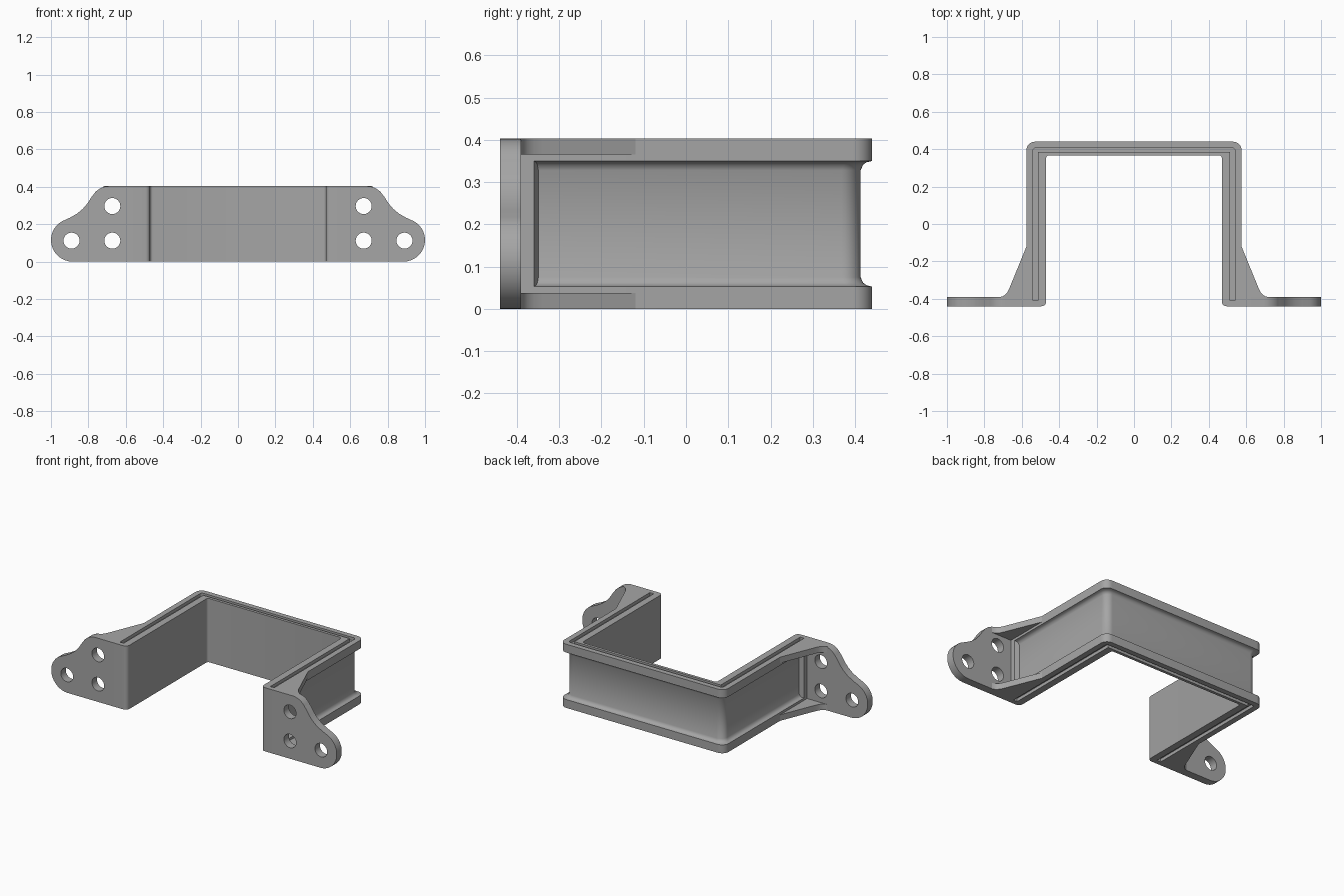
import bpy, bmesh, math
from mathutils import Vector

if "Cube" in bpy.data.objects:
    bpy.data.objects.remove(bpy.data.objects["Cube"])

grey = bpy.data.materials.new("bracket grey")
grey.diffuse_color = (0.38, 0.38, 0.38, 1)
grey.use_nodes = True
grey.node_tree.nodes["Principled BSDF"].inputs["Base Color"].default_value = grey.diffuse_color


def arc(cx, cy, r, a0, a1, n=8):
    """Points on an arc, angles in degrees."""
    angles = [math.radians(a0 + (a1 - a0) * i / n) for i in range(n + 1)]
    return [(cx + r * math.cos(a), cy + r * math.sin(a)) for a in angles]


def mirrored(half):
    """Right half outline plus its left copy in reverse order."""
    return half + [(-x, y) for x, y in reversed(half)]


def finish(obj):
    obj.data.materials.clear()
    obj.data.materials.append(grey)
    bpy.ops.object.select_all(action='DESELECT')
    obj.select_set(True)
    bpy.context.view_layer.objects.active = obj
    bpy.ops.object.shade_smooth_by_angle(angle=math.radians(35))


def loft(name, rings):
    """Closed solid through rings of equal point count."""
    bm = bmesh.new()
    loops = [[bm.verts.new(p) for p in ring] for ring in rings]
    for a, b in zip(loops, loops[1:]):
        for i in range(len(a)):
            j = (i + 1) % len(a)
            bm.faces.new((a[i], a[j], b[j], b[i]))
    bm.faces.new(loops[0][::-1])
    bm.faces.new(loops[-1])
    bmesh.ops.remove_doubles(bm, verts=bm.verts, dist=1e-5)
    bmesh.ops.recalc_face_normals(bm, faces=bm.faces)
    mesh = bpy.data.meshes.new(name)
    bm.to_mesh(mesh)
    bm.free()
    obj = bpy.data.objects.new(name, mesh)
    bpy.context.collection.objects.link(obj)
    return obj


def prism(name, outline, z0, z1):
    return loft(name, [[(x, y, z) for x, y in outline] for z in (z0, z1)])


def frame_ring(d, z):
    """U outline at height z, outer wall sunk by d behind the front post."""
    inner = arc(0.455, 0.352, 0.015, 0, 90, 4)[::-1]
    half = (inner
            + arc(0.495, -0.415, 0.025, 180, 270, 5)
            + [(0.575, -0.44), (0.575, -0.36), (0.575 - d, -0.36 + 0.4 * d)]
            + arc(0.53 - d, 0.395 - d, 0.045, 0, 90, 8))
    # outer right side runs to the back, then the left half returns
    return [(x, y, z) for x, y in mirrored(half)]


# U-shaped frame with a sunken outer wall
profile = [(0, 0), (0, 0.053), (0.013, 0.056), (0.021, 0.062), (0.027, 0.075),
           (0.027, 0.328), (0.021, 0.341), (0.013, 0.347), (0, 0.35), (0, 0.403)]
frame = loft("u_frame", [frame_ring(d, z) for d, z in profile])

# Seal groove in the top and bottom rims
groove = mirrored([(0.513, 0.385), (0.513, -0.41), (0.54, -0.41)]
                  + arc(0.525, 0.392, 0.015, 0, 90, 4))
bpy.context.view_layer.objects.active = frame
for z0, z1 in ((-0.05, 0.02), (0.383, 0.45)):
    cutter = prism("groove_cutter", groove, z0, z1)
    cutter.hide_render = True
    mod = frame.modifiers.new("groove", 'BOOLEAN')
    mod.operation, mod.solver, mod.object = 'DIFFERENCE', 'EXACT', cutter
    bpy.ops.object.modifier_apply(modifier=mod.name)
    bpy.data.objects.remove(cutter)
finish(frame)

# Mounting ear outline in x and z, with a rounded tip and a concave shoulder
ear = ([(0.575, 0)] + arc(0.885, 0.115, 0.115, -90, 62, 16)
       + [(0.90, 0.234), (0.86, 0.257), (0.83, 0.282), (0.806, 0.31)]
       + [(0.78, 0.35)] + arc(0.69, 0.303, 0.10, 30, 90, 8) + [(0.575, 0.403)])
holes = [arc(x, z, 0.043, 0, 345, 23)
         for x, z in ((0.672, 0.112), (0.672, 0.297), (0.89, 0.112))]

# Gusset outline in plan, blending into the ear
gusset = ([(0.575, -0.12), (0.575, -0.392), (0.72, -0.392), (0.70, -0.386),
           (0.685, -0.375), (0.674, -0.36), (0.664, -0.338)])

for side, s in (("left", -1), ("right", 1)):
    # Drilled mounting ear
    curve = bpy.data.curves.new(side + "_ear", 'CURVE')
    curve.dimensions, curve.fill_mode, curve.extrude = '2D', 'BOTH', 0.025
    for loop in [ear] + holes:
        spline = curve.splines.new('POLY')
        spline.points.add(len(loop) - 1)
        for p, (x, z) in zip(spline.points, loop):
            p.co = (s * x, z, 0, 1)
        spline.use_cyclic_u = True
    plate = bpy.data.objects.new(side + "_ear", curve)
    bpy.context.collection.objects.link(plate)
    plate.location = (0, -0.415, 0)
    plate.rotation_euler = (math.radians(90), 0, 0)
    bpy.ops.object.select_all(action='DESELECT')
    plate.select_set(True)
    bpy.context.view_layer.objects.active = plate
    bpy.ops.object.convert(target='MESH')
    plate = bpy.context.view_layer.objects.active
    bm = bmesh.new()
    bm.from_mesh(plate.data)
    bmesh.ops.remove_doubles(bm, verts=bm.verts, dist=1e-5)
    bmesh.ops.recalc_face_normals(bm, faces=bm.faces)
    bm.to_mesh(plate.data)
    bm.free()
    finish(plate)

    # Gussets bracing the ear at top and bottom
    for level, z0, z1 in (("lower", 0, 0.038), ("upper", 0.365, 0.403)):
        finish(prism(f"{side}_{level}_gusset", [(s * x, y) for x, y in gusset], z0, z1))
